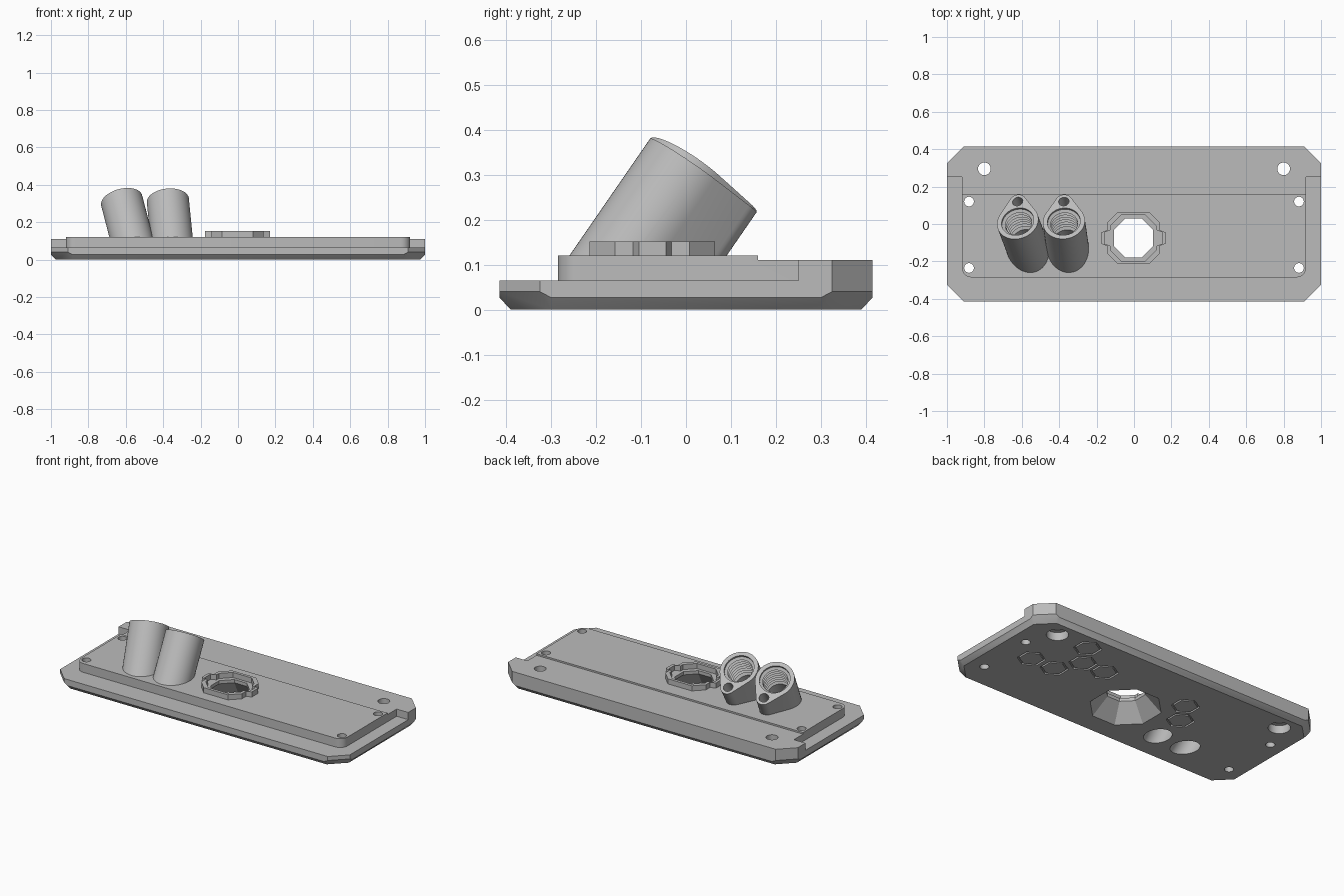
import bpy, bmesh
from math import cos, sin, pi, radians
from mathutils import Matrix, Vector

old = bpy.data.objects.get("Cube")
if old:
    bpy.data.objects.remove(old)

grey = bpy.data.materials.new("plain_grey")
grey.use_nodes = True
grey.diffuse_color = (0.5, 0.5, 0.5, 1)
grey.node_tree.nodes["Principled BSDF"].inputs["Base Color"].default_value = (0.5, 0.5, 0.5, 1)


def add_object(name, bm):
    bmesh.ops.recalc_face_normals(bm, faces=bm.faces)
    mesh = bpy.data.meshes.new(name)
    bm.to_mesh(mesh)
    bm.free()
    mesh.materials.append(grey)
    obj = bpy.data.objects.new(name, mesh)
    bpy.context.collection.objects.link(obj)
    return obj


def loft(name, rings, matrix=Matrix()):
    """Closed solid through a stack of (outline, height) rings."""
    bm = bmesh.new()
    loops = [[bm.verts.new(matrix @ Vector((x, y, z))) for x, y in pts] for pts, z in rings]
    for a, b in zip(loops, loops[1:]):
        for i in range(len(a)):
            j = (i + 1) % len(a)
            bm.faces.new((a[i], a[j], b[j], b[i]))
    bm.faces.new(loops[0])
    bm.faces.new(loops[-1])
    return add_object(name, bm)


def prism(name, pts, z0, z1, matrix=Matrix()):
    return loft(name, [(pts, z0), (pts, z1)], matrix)


def arc(cx, cy, r, start, end, n):
    steps = [radians(start + (end - start) * i / n) for i in range(n + 1)]
    return [(cx + r * cos(t), cy + r * sin(t)) for t in steps]


def circle(r, n=40, turn=0, cx=0, cy=0):
    return arc(cx, cy, r, turn, turn + 360, n)[:-1]


def mirrored(half):
    return half + [(-x, y) for x, y in reversed(half)]


def rectangle(x0, x1, y0, y1):
    return [(x0, y0), (x1, y0), (x1, y1), (x0, y1)]


def combine(target, tool, operation="DIFFERENCE"):
    tool.hide_render = True
    mod = target.modifiers.new("combine", "BOOLEAN")
    mod.operation, mod.solver, mod.object = operation, "EXACT", tool
    bpy.context.view_layer.objects.active = target
    bpy.ops.object.modifier_apply(modifier=mod.name)
    bpy.data.objects.remove(tool)


# Base plate: cut corners and a bevelled underside
X, Y, CUT, BEV, TOP = 1.0, 0.415, 0.09, 0.025, 0.12
bm = bmesh.new()
for sx in (-1, 1):
    for sy in (-1, 1):
        for x, y, z in ((X - BEV, Y - BEV - CUT, 0), (X - BEV - CUT, Y - BEV, 0),
                        (X, Y - BEV - CUT, 0.027), (X - BEV - CUT, Y, 0.027),
                        (X, Y - CUT, 0.04), (X - CUT, Y, 0.04),
                        (X, Y - CUT, TOP), (X - CUT, Y, TOP)):
            bm.verts.new((sx * x, sy * y, z))
bmesh.ops.convex_hull(bm, input=bm.verts)
bmesh.ops.dissolve_limit(bm, angle_limit=radians(3), verts=bm.verts, edges=bm.edges)
panel = add_object("panel", bm)

# Low border around the front and sides, and the slightly lower back strip
corner = arc(0.87, -0.235, 0.05, 0, -90, 8)
border = mirrored([(1.1, -0.6), (1.1, 0.25), (0.92, 0.25)] + corner)
combine(panel, prism("border_cutter", border, 0.065, 0.3))
combine(panel, prism("strip_cutter", rectangle(-1.2, 1.2, 0.16, 0.6), 0.11, 0.3))


# Eight-sided socket with side tabs and a flared opening below
def tabbed(a, tab):
    c = a - 0.057
    return mirrored([(c, -a), (a, -c), (a, -0.043), (a + tab, -0.03),
                     (a + tab, 0.03), (a, 0.043), (a, c), (c, a)])


place = Matrix.Translation((-0.003, -0.075, 0))
combine(panel, prism("socket_rim", tabbed(0.14, 0.033), 0.09, 0.152, place), "UNION")
combine(panel, prism("socket_recess", tabbed(0.122, 0.033), 0.12, 0.3, place))
eight = [(circle(r, 8, 22.5), z) for r, z in ((0.215, -0.01), (0.113, 0.1), (0.113, 0.3))]
combine(panel, loft("socket_opening", eight, place))

# Tilted holders with a rounded teardrop section
teardrop = arc(0, 0, 0.113, 150, 390, 40) + arc(0, 0.13, 0.045, 30, 150, 14)
# Ridged bore that narrows towards the underside
ridges = [(circle(0.088), 0.05), (circle(0.088), -0.012)]
for i in range(7):
    z = -0.012 - i * 0.022
    ridges += [(circle(0.072), z - 0.01), (circle(0.088), z - 0.022)]
bore = ridges + [(circle(0.07), -0.18), (circle(0.07), -0.6)]

frames = []
for x, lean in ((-0.622, -0.26), (-0.375, -0.1)):
    axis = Vector((lean, 0.69, 1)).normalized()
    side = (Vector((1, 0, 0)) - axis * axis.x).normalized()
    frame = Matrix((side, axis.cross(side), axis)).transposed().to_4x4()
    frame.translation = (x, 0.013, 0.316)
    frames.append(frame)
    holder = prism("holder", teardrop, -0.5, 0, frame)
    combine(holder, prism("floor_cutter", rectangle(-2, 2, -2, 2), -1, 0.1))
    combine(panel, holder, "UNION")
for frame in frames:
    combine(panel, loft("bore_cutter", bore, frame))
    combine(panel, prism("pin_cutter", circle(0.028, 24, 0, 0, 0.13), -0.13, 0.1, frame))

# Screw holes, the back pair counterbored from below
for s in (-1, 1):
    combine(panel, prism("screw_hole", circle(0.034, 32, 0, s * 0.8, 0.295), -0.1, 0.3))
    combine(panel, prism("counterbore", circle(0.062, 32, 0, s * 0.8, 0.295), -0.1, 0.05))
    for y in (0.12, -0.235):
        combine(panel, prism("small_hole", circle(0.026, 24, 0, s * 0.882, y), -0.1, 0.3))

# Hexagonal grooves on the underside
for x, y in ((0.74, 0), (0.575, 0), (0.49, 0.145), (0.575, 0.287), (0.335, 0.145),
             (-0.25, 0.145), (-0.33, 0.005)):
    groove = prism("groove", circle(0.08, 6, 30, x, y), -0.05, 0.01)
    combine(groove, prism("groove_core", circle(0.068, 6, 30, x, y), -0.1, 0.1))
    combine(panel, groove)

# Smooth curved walls, keep edges sharp
bpy.ops.object.select_all(action="DESELECT")
panel.select_set(True)
bpy.context.view_layer.objects.active = panel
bpy.ops.object.shade_smooth_by_angle(angle=radians(25))
